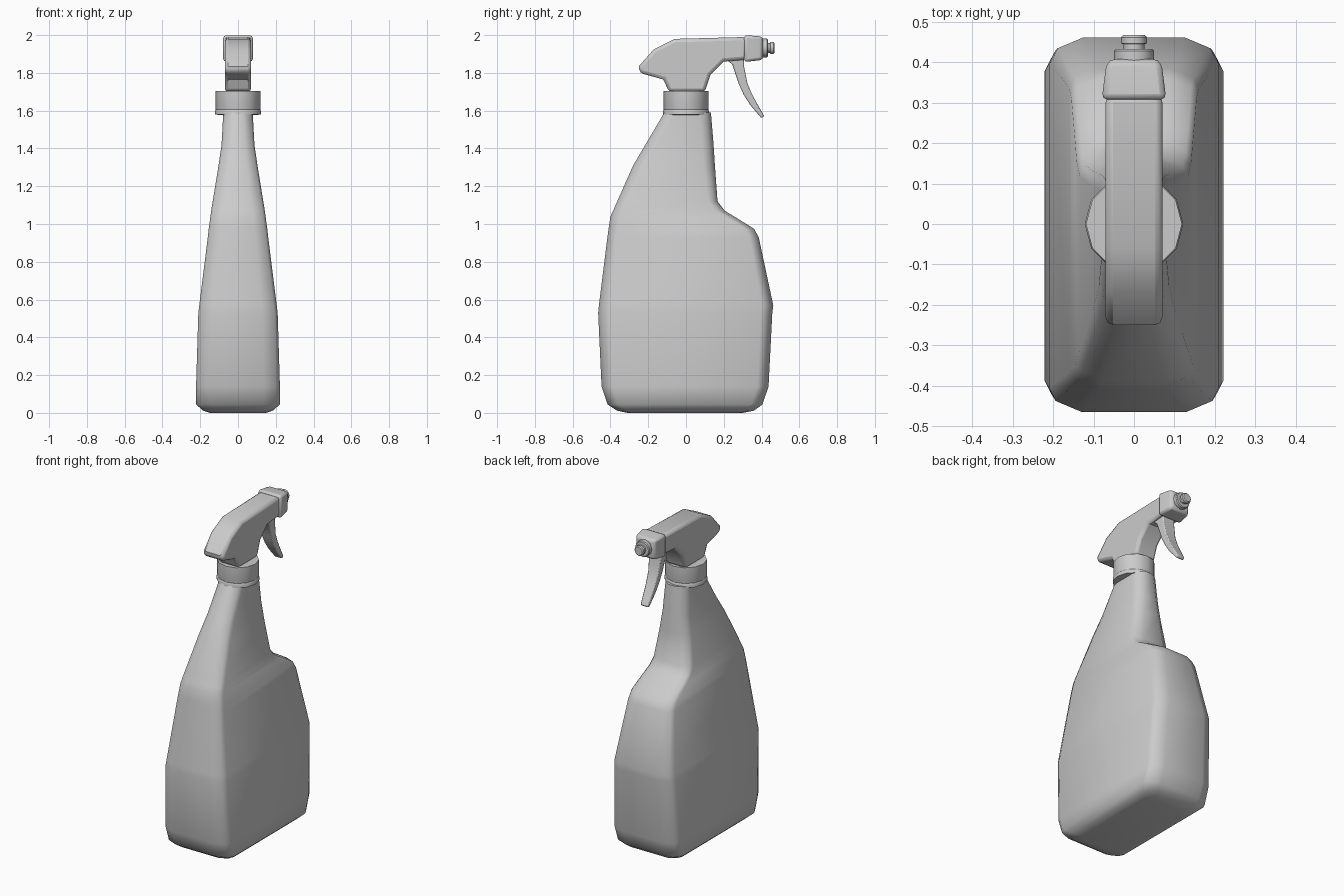
import bpy, bmesh, math
from mathutils import Matrix

if "Cube" in bpy.data.objects:
    bpy.data.objects.remove(bpy.data.objects["Cube"])


def finish(name, bm, angle=40, bevel=0, segments=2):
    bmesh.ops.recalc_face_normals(bm, faces=bm.faces[:])
    me = bpy.data.meshes.new(name)
    bm.to_mesh(me)
    bm.free()
    ob = bpy.data.objects.new(name, me)
    bpy.context.collection.objects.link(ob)
    bpy.ops.object.select_all(action='DESELECT')
    bpy.context.view_layer.objects.active = ob
    ob.select_set(True)
    bpy.ops.object.shade_smooth_by_angle(angle=math.radians(angle))
    if bevel:
        m = ob.modifiers.new("soft_edges", 'BEVEL')
        m.width, m.segments = bevel, segments
        m.limit_method = 'ANGLE'
        m.angle_limit = math.radians(50)
    return ob


def loft(name, rings, **kw):
    bm = bmesh.new()
    loops = [[bm.verts.new(p) for p in r] for r in rings]
    n = len(loops[0])
    for a, b in zip(loops, loops[1:]):
        for i in range(n):
            j = (i + 1) % n
            bm.faces.new((a[i], a[j], b[j], b[i]))
    bm.faces.new(loops[0])
    bm.faces.new(loops[-1])
    return finish(name, bm, **kw)


def section(z, y0, y1, hx, cx, cy):
    # rectangle with a three-point rounded corner
    mid, h = (y0 + y1) / 2, (y1 - y0) / 2
    q = [(hx, h - cy), (hx - cx * .2, h - cy * .45), (hx - cx, h)]
    pts = q + [(-x, y) for x, y in q[::-1]]
    pts += [(-x, -y) for x, y in pts]
    return [(x, mid + y, z) for x, y in pts]


def turned(name, profile, sides, matrix=Matrix()):
    rings = [[matrix @ Matrix.Rotation(2 * math.pi * i / sides, 4, 'Z')
              @ Matrix.Translation((r, 0, h)) @ Matrix().to_translation()
              for i in range(sides)] for r, h in profile]
    return loft(name, rings, angle=35)


# bottle body: z, front y, back y, half width, corner size x and y
loft("bottle", [section(*s) for s in [
    (0.00, -.31, .30, .150, .05, .05),
    (0.012, -.365, .36, .185, .06, .06),
    (0.045, -.415, .405, .222, .085, .06),
    (0.14, -.447, .437, .222, .085, .06),
    (0.53, -.465, .457, .210, .08, .06),
    (0.57, -.461, .462, .205, .08, .06),
    (0.93, -.416, .385, .160, .07, .05),
    (0.975, -.41, .36, .155, .07, .05),
    (1.04, -.40, .255, .146, .065, .05),
    (1.07, -.386, .205, .142, .065, .05),
    (1.12, -.364, .167, .134, .065, .05),
    (1.31, -.28, .153, .103, .055, .06),
    (1.42, -.215, .146, .087, .05, .06),
    (1.59, -.115, .132, .078, .05, .06)]], angle=50)

# screw collar with lower flange
turned("collar", [(.105, 1.578), (.122, 1.580), (.122, 1.598), (.118, 1.606),
                  (.119, 1.61), (.119, 1.705)], 12)

# sprayer head
head = [(-.25, 1.835), (-.245, 1.80), (-.12, 1.765), (-.09, 1.70), (.10, 1.70),
        (.13, 1.79), (.20, 1.86), (.32, 1.87), (.32, 1.99), (-.06, 1.98),
        (-.17, 1.925)]
loft("sprayer_head", [[(x, y, z) for y, z in head] for x in (-.07, .07)],
     bevel=.018)

# nozzle block, tapering toward the tip
loft("nozzle_block", [[(sx * w, y, z) for sx, z in
                       ((-1, lo), (1, lo), (1, hi), (-1, hi))]
                      for y, w, lo, hi in ((.308, .080, 1.858, 2.0),
                                           (.385, .070, 1.866, 1.994),
                                           (.408, .062, 1.872, 1.988))],
     bevel=.014)

# nozzle collar and tip
to_y = Matrix.Translation((0, 0, 1.932)) @ Matrix.Rotation(-math.pi / 2, 4, 'X')
turned("nozzle_ring", [(.050, .40), (.050, .428), (.045, .433)], 12, to_y)
turned("nozzle_tip", [(.026, .425), (.026, .445), (.032, .447), (.032, .462),
                      (.026, .468)], 12, to_y)

# curved trigger: rear y/z, outer y/z, half width
trigger = [(.205, 1.875, .305, 1.885, .042), (.245, 1.845, .308, 1.83, .042),
           (.28, 1.74, .325, 1.745, .036), (.305, 1.685, .348, 1.69, .033),
           (.34, 1.63, .378, 1.635, .030), (.40, 1.56, .414, 1.572, .026)]
loft("trigger", [[(-w, a, b), (w, a, b), (w, c, d), (-w, c, d)]
                 for a, b, c, d, w in trigger], bevel=.006)
